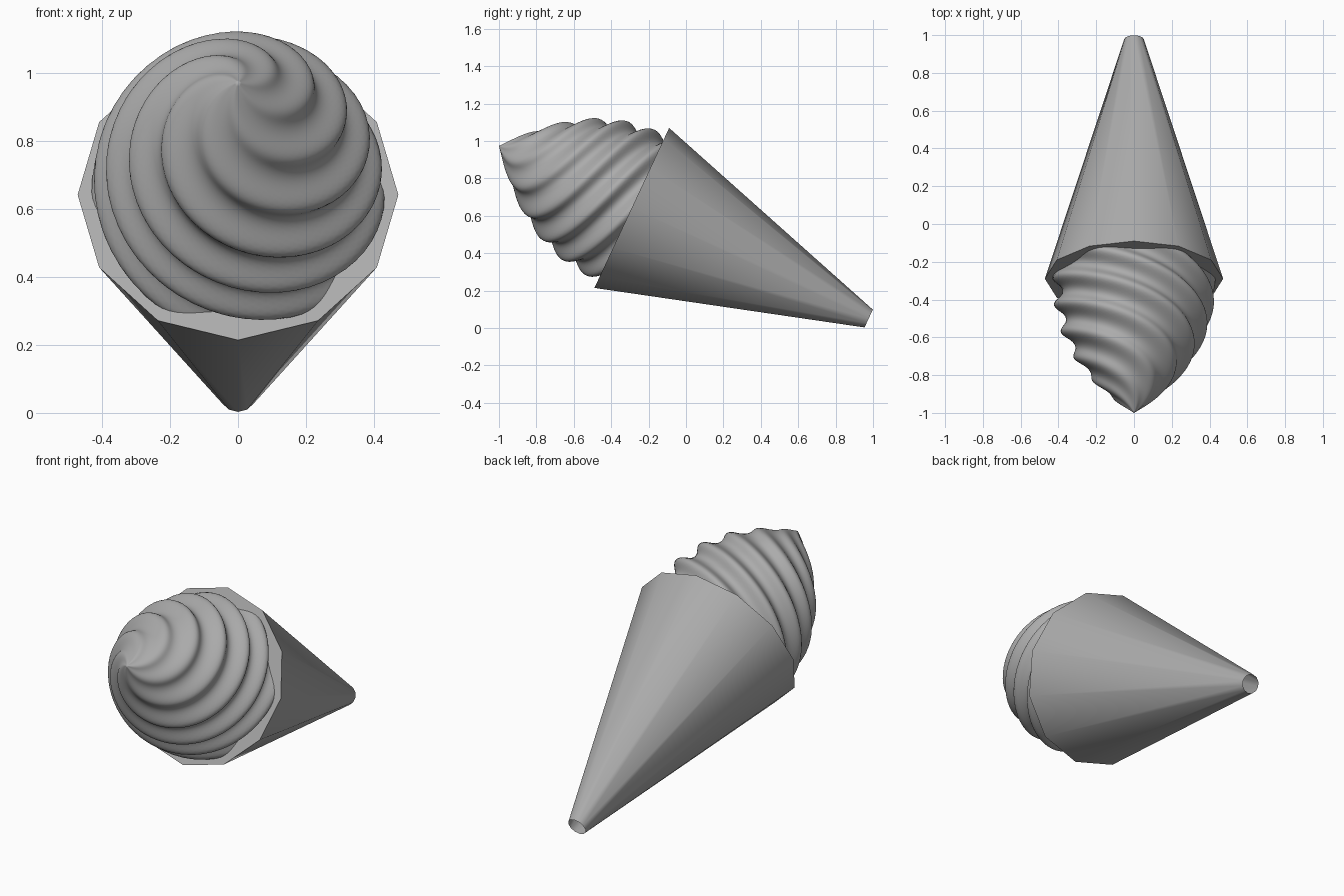
import bpy, bmesh, math
from mathutils import Vector

if "Cube" in bpy.data.objects:
    bpy.data.objects.remove(bpy.data.objects["Cube"])

# Shared tilted frame: origin at the rim centre, axis points out of the cone mouth
ORIGIN = Vector((0, -0.29, 0.642))
AXIS = Vector((0, -0.906, 0.423)).normalized()
UP = Vector((0, 0.423, 0.906)).normalized()
SIDE = Vector((1, 0, 0))

# Medium grey shared by both parts
grey = bpy.data.materials.new("medium_grey")
grey.diffuse_color = (0.41, 0.41, 0.41, 1)
grey.use_nodes = True
grey.node_tree.nodes["Principled BSDF"].inputs["Base Color"].default_value = grey.diffuse_color


def sweep(name, stations, segments, radius, smooth_angle, tip=None):
    """Skin rings of radius(t, angle) along the axis; close the mouth or end in a tip."""
    bm = bmesh.new()
    rings = []
    for t in stations:
        ring = []
        for i in range(segments):
            a = 2 * math.pi * i / segments
            r = radius(t, a)
            ring.append(bm.verts.new(
                ORIGIN + AXIS * t + (UP * math.cos(a) + SIDE * math.sin(a)) * r))
        rings.append(ring)
    for lo, hi in zip(rings, rings[1:]):
        for i in range(segments):
            j = (i + 1) % segments
            bm.faces.new((lo[i], lo[j], hi[j], hi[i]))
    if tip is None:
        bm.faces.new(rings[-1])
    else:
        apex = bm.verts.new(ORIGIN + AXIS * tip)
        for i in range(segments):
            bm.faces.new((rings[-1][i], rings[-1][(i + 1) % segments], apex))
    bmesh.ops.recalc_face_normals(bm, faces=bm.faces)
    mesh = bpy.data.meshes.new(name)
    bm.to_mesh(mesh)
    bm.free()
    mesh.materials.append(grey)
    obj = bpy.data.objects.new(name, mesh)
    bpy.context.collection.objects.link(obj)
    bpy.ops.object.select_all(action='DESELECT')
    obj.select_set(True)
    bpy.context.view_layer.objects.active = obj
    bpy.ops.object.shade_smooth_by_angle(angle=math.radians(smooth_angle))
    return obj


# Twelve-sided wafer cone with a flat mouth and an open small end
CONE_LENGTH = 1.398
sweep("wafer_cone", (-CONE_LENGTH, 0.0), 12,
      lambda t, a: 0.472 + (0.472 - 0.0525) * t / CONE_LENGTH, 35)

# Six-lobed swirl that twists while it narrows to a point
HEIGHT = 0.784
LOBES = 6
PITCH = 0.95
DEPTH = 0.12


def swirl_radius(t, a):
    s = max(t, 0) / HEIGHT
    wave = math.cos(LOBES * (a - 2 * math.pi * t / PITCH) + 2 * math.pi * 0.45)
    ridge = (0.5 + 0.5 * wave) ** 1.2
    return 0.432 * (1 - s ** 2.35) * (1 - DEPTH * (1 - ridge))


STEPS = 56
stations = [-0.02 + (HEIGHT + 0.012) * i / STEPS for i in range(STEPS + 1)]
sweep("ice_cream_swirl", stations, 120, swirl_radius, 40, tip=HEIGHT)
